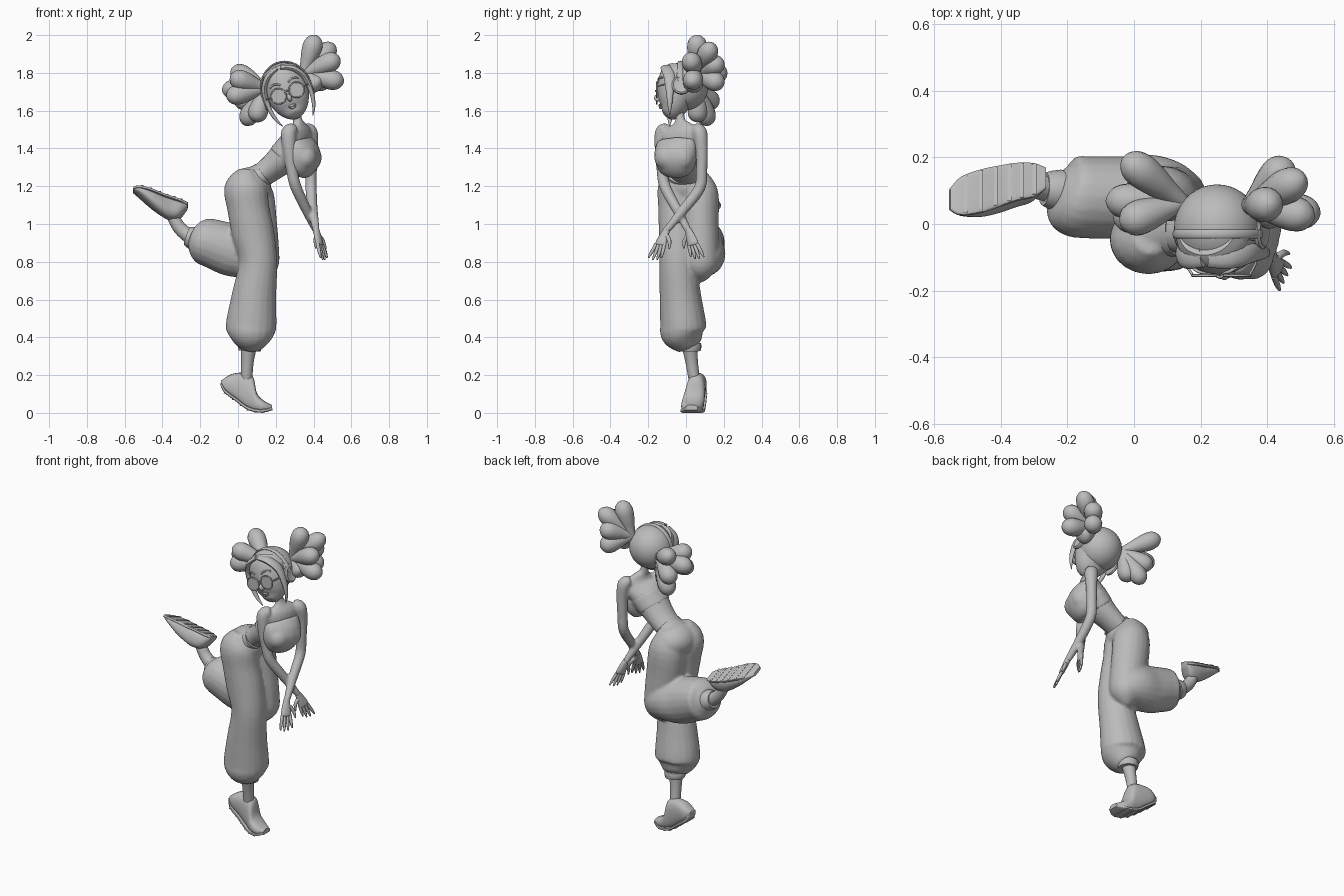
import bpy, bmesh, math
from mathutils import Vector, Matrix

if "Cube" in bpy.data.objects:
    bpy.data.objects.remove(bpy.data.objects["Cube"])

GREY = (0.5, 0.5, 0.5, 1)
grey = bpy.data.materials.new("plain grey")
grey.use_nodes = True
grey.diffuse_color = GREY
grey.node_tree.nodes["Principled BSDF"].inputs["Base Color"].default_value = GREY

SIDE = Vector((0, 1, 0))
WORLD = Matrix.Identity(4)
HEAD = Matrix.Translation((0.255, -0.02, 1.715)) @ Matrix.Rotation(math.radians(-20), 4, "Y")


def make(name, bm, space=WORLD):
    """Turn a bmesh into a smooth shaded object."""
    bm.transform(space)
    bmesh.ops.recalc_face_normals(bm, faces=bm.faces)
    mesh = bpy.data.meshes.new(name)
    bm.to_mesh(mesh)
    bm.free()
    mesh.shade_smooth()
    mesh.set_sharp_from_angle(angle=math.radians(50))
    mesh.materials.append(grey)
    obj = bpy.data.objects.new(name, mesh)
    bpy.context.collection.objects.link(obj)
    return obj


def skin(name, rings, space=WORLD, sides=20, power=1.0):
    """Skin rings given as centre and two half axes."""
    bm = bmesh.new()
    loops = []
    for c, u, v in rings:
        loop = []
        for i in range(sides):
            a = math.tau * i / sides
            ca, sa = math.cos(a), math.sin(a)
            p = c + u * math.copysign(abs(ca) ** power, ca) + v * math.copysign(abs(sa) ** power, sa)
            loop.append(bm.verts.new(p))
        loops.append(loop)
    for a, b in zip(loops, loops[1:]):
        for i in range(sides):
            j = (i + 1) % sides
            bm.faces.new((a[i], a[j], b[j], b[i]))
    bm.faces.new(loops[0])
    bm.faces.new(loops[-1])
    return make(name, bm, space)


def smooth_rows(rows, steps):
    """Catmull-Rom interpolation of rows of numbers."""
    out = []
    last = len(rows) - 1
    for i in range(last):
        quad = [rows[max(i - 1, 0)], rows[i], rows[i + 1], rows[min(i + 2, last)]]
        for s in range(steps):
            t = s / steps
            out.append([b + t / 2 * (c - a + t * (2 * a - 5 * b + 4 * c - d + t * (3 * (b - c) + d - a)))
                        for a, b, c, d in zip(*quad)])
    return out + [list(rows[last])]


def loft(name, rows, space=WORLD, side=SIDE, steps=4, sides=20):
    """Rows are x, y, z, depth radius and optional width radius."""
    rows = smooth_rows([tuple(r) if len(r) > 4 else (*r, r[3]) for r in rows], steps)
    pts = [Vector(r[:3]) for r in rows]
    rings = []
    for i, r in enumerate(rows):
        t = (pts[min(i + 1, len(pts) - 1)] - pts[max(i - 1, 0)]).normalized()
        u = t.cross(side).normalized()
        v = u.cross(t)
        rings.append((pts[i], u * max(r[3], 0.001), v * max(r[4], 0.001)))
    return skin(name, rings, space, sides)


def tube(name, points, radius, space=WORLD, side=SIDE):
    return loft(name, [(*p, radius) for p in points], space, side, 4, 8)


def ball(name, centre, radii, space=WORLD):
    bm = bmesh.new()
    bmesh.ops.create_uvsphere(bm, u_segments=28, v_segments=18, radius=1)
    bm.transform(Matrix.Translation(centre) @ Matrix.Diagonal((*radii, 1)))
    return make(name, bm, space)


def blend(name, parts, voxel, rounds):
    """Fuse overlapping parts into one soft surface."""
    bm = bmesh.new()
    for part in parts:
        bm.from_mesh(part.data)
        bpy.data.objects.remove(part)
    obj = make(name, bm)
    remesh = obj.modifiers.new("fuse", "REMESH")
    remesh.mode, remesh.voxel_size, remesh.use_smooth_shade = "VOXEL", voxel, True
    relax = obj.modifiers.new("relax", "SMOOTH")
    relax.factor, relax.iterations = 0.5, rounds


# Trousers: standing leg, bent leg, pelvis
standing = loft("standing", [
    (.05, -.03, 1.28, .05, .06), (.04, -.045, 1.2, .112, .102), (.055, -.045, 1.08, .111, .102),
    (.08, -.042, .95, .112, .102), (.106, -.042, .8, .102, .1), (.085, -.03, .62, .118, .11),
    (.07, -.015, .47, .134, .122), (.068, -.012, .42, .124, .12), (.064, .012, .365, .08, .08),
    (.062, .02, .348, .06, .06)])
thigh = loft("thigh", [
    (.09, .06, 1.27, .05), (.08, .07, 1.17, .107, .1), (.095, .075, 1.0, .112, .098),
    (.118, .076, .86, .1, .098), (.122, .076, .78, .092, .094), (.11, .076, .72, .05), (.1, .076, .695, .01)])
calf = loft("calf", [
    (.2, .08, .79, .02), (.16, .08, .8, .085), (.07, .085, .835, .122), (-.03, .08, .86, .138, .124),
    (-.13, .08, .895, .13, .124), (-.195, .085, .913, .118), (-.232, .097, .923, .072), (-.24, .1, .926, .04)])
pelvis = ball("pelvis", (.06, .01, 1.2), (.115, .14, .1))
waist = loft("waist", [(.04, 0, 1.2, .09, .11), (.09, 0, 1.235, .075, .1), (.125, -.005, 1.258, .066, .09)])
blend("trousers", [standing, thigh, calf, pelvis, waist], 0.01, 3)
loft("waistband", [(.115, -.005, 1.25, .069, .093), (.135, -.006, 1.265, .067, .091)], steps=1)

# Cuffs and bare ankles
loft("standing_cuff", [(.063, .019, .37, .06), (.063, .019, .35, .063), (.062, .019, .328, .058)], steps=2)
loft("bent_cuff", [(-.225, .1, .92, .064), (-.25, .103, .93, .058), (-.27, .105, .937, .05)], steps=2)
loft("standing_ankle", [(.058, .02, .35, .042), (.05, .03, .27, .033), (.045, .045, .17, .03)])
loft("bent_ankle", [(-.25, .105, .93, .04), (-.31, .113, .98, .035), (-.355, .115, 1.06, .032)])


# Shoes: stations of sole x, sole z, top x, top z, y, half width
def shoe(name, rows, lean):
    rows = smooth_rows(rows, 4)
    across = Vector((0, 1, -lean)).normalized()
    upper, sole = [], []
    for bx, bz, tx, tz, y, w in rows:
        low, high = Vector((bx, y, bz)), Vector((tx, y - lean * (bz - tz), tz))
        upper.append(((low + high) / 2, (high - low) / 2, across * w))
        up = (high - low).normalized() * 0.009
        sole.append((low + up, up, across * (w + 0.004)))
    skin(name + "_upper", upper, power=0.8)
    skin(name + "_sole", sole, power=0.4)
    # Raised treads across the sole
    for c, u, v in sole[4:-3:3]:
        skin(name + "_tread", [(c - u + Vector((d, 0, 0)), u * 0.3, v * 0.93) for d in (-.006, .006)], power=0.4)


shoe("standing_shoe", [
    (-.093, .145, -.09, .17, .065, .025), (-.07, .105, -.035, .205, .063, .045), (-.01, .06, .03, .212, .058, .047),
    (.04, .022, .08, .19, .05, .05), (.09, .004, .1, .105, .038, .058),
    (.14, .003, .137, .065, .03, .055), (.182, .014, .18, .042, .028, .03)], 0)
shoe("bent_shoe", [
    (-.265, 1.105, -.268, 1.08, .14, .03), (-.3, 1.115, -.31, 1.03, .135, .05), (-.35, 1.13, -.36, 1.025, .13, .057),
    (-.4, 1.145, -.4, 1.045, .118, .062), (-.46, 1.168, -.46, 1.09, .102, .066),
    (-.52, 1.185, -.525, 1.148, .087, .058), (-.552, 1.188, -.556, 1.172, .078, .03)], 0.4)

# Torso, neck and arms
ACROSS = Vector((0.46, 0.89, 0)).normalized()
torso = loft("torso", [
    (.1, 0, 1.24, .062, .082), (.17, -.01, 1.29, .068, .085), (.24, -.025, 1.35, .081, .097),
    (.295, -.03, 1.42, .077, .11), (.325, -.028, 1.48, .05, .115), (.323, -.028, 1.52, .03, .07),
    (.315, -.03, 1.55, .025, .026), (.3, -.035, 1.63, .026, .026)], side=ACROSS)
right_arm = loft("right_arm", [
    (.3, -.1, 1.5, .03), (.27, -.122, 1.485, .042), (.272, -.13, 1.4, .036), (.285, -.125, 1.29, .031),
    (.305, -.112, 1.2, .03), (.355, -.055, 1.09, .027), (.415, .015, .96, .018)])
left_arm = loft("left_arm", [
    (.355, .05, 1.505, .03), (.382, .072, 1.485, .04), (.39, .083, 1.4, .033), (.388, .083, 1.29, .03),
    (.387, .072, 1.19, .03), (.395, -.01, 1.08, .027), (.415, -.105, .965, .018)])
blend("upper_body", [torso, right_arm, left_arm], 0.008, 3)

# Strapless top with a soft bust
band = loft("band", [(.235, -.025, 1.345, .083, .1), (.295, -.03, 1.415, .081, .11)], side=ACROSS)
bust = loft("bust", [
    (.305, -.042, 1.28, .055, .08), (.325, -.05, 1.305, .08, .105), (.342, -.055, 1.35, .09, .118),
    (.343, -.053, 1.39, .08, .119), (.335, -.048, 1.425, .063, .115), (.33, -.046, 1.44, .054, .108)], side=ACROSS)
blend("strapless_top", [
    band, bust, ball("swell", (.352, -.095, 1.352), (.068, .073, .07)),
    ball("swell", (.385, -.015, 1.352), (.058, .06, .07))], 0.009, 5)


# Hands: palm, four fingers and a thumb
def hand(name, wrist, knuckle, tip, inward):
    w, k, t = Vector(wrist), Vector(knuckle), Vector(tip)
    spread = Vector((0.5, 1, 0)) * inward
    loft(name + "_palm", [(*w, .017), (*w.lerp(k, .6), .016, .028), (*k, .014, .031), (*k.lerp(t, .1), .007, .024)],
         side=spread.normalized())
    for i in range(4):
        f = (i - 1.5) / 1.5
        base = k + spread * f * 0.022
        end = t + spread * f * 0.034 + Vector((0, 0, 0.016 * abs(f)))
        loft(name + "_finger", [(*base, .01), (*base.lerp(end, .6), .009), (*end, .004)], sides=8)
    thumb = [w.lerp(k, .3), w.lerp(k, .8) + spread * .04, k.lerp(t, .3) + spread * .055]
    loft(name + "_thumb", [(*p, r) for p, r in zip(thumb, (.013, .011, .004))], sides=8)


hand("right_hand", (.412, .012, .97), (.435, .037, .895), (.455, .06, .81), -1)
hand("left_hand", (.412, -.1, .975), (.432, -.135, .895), (.455, -.165, .805), 1)

# Face of the tilted head
loft("face", [
    (0, -.08, -.155, .015, .018), (0, -.073, -.145, .04, .045), (0, -.052, -.108, .07, .084),
    (0, -.035, -.05, .097, .11), (0, -.025, 0, .108, .117), (0, -.015, .06, .105, .112), (0, 0, .1, .08, .09)],
    HEAD, side=Vector((1, 0, 0)), sides=32)
ball("nose", (0, -.13, -.05), (.013, .019, .02), HEAD)
ball("upper_lip", (0, -.114, -.094), (.022, .012, .007), HEAD)
ball("lower_lip", (0, -.112, -.104), (.017, .012, .007), HEAD)

# Hair cap with an open front
bm = bmesh.new()
bmesh.ops.create_uvsphere(bm, u_segments=40, v_segments=28, radius=0.129)
bmesh.ops.translate(bm, vec=(0, 0.01, 0.015), verts=bm.verts)
opening = [f for f in bm.faces if f.calc_center_median().y < -0.03
           and f.calc_center_median().z < 0.09 - 3 * f.calc_center_median().x ** 2]
bmesh.ops.delete(bm, geom=opening, context="FACES")
cap = make("hair_cap", bm, HEAD)
cap.modifiers.new("thickness", "SOLIDIFY").thickness = 0.012

# Glasses, brows, strands and headphones on both sides
for s, word in ((-1, "right"), (1, "left")):
    ring = [(s * .051 + .04 * math.cos(a), -.135, -.023 + .04 * math.sin(a))
            for a in [math.tau * i / 24 for i in range(25)]]
    tube(word + "_rim", ring, .004, HEAD)
    c = Vector((s * .051, -.135, -.023))
    skin(word + "_lens", [(c + SIDE * d, Vector((.04, 0, 0)), Vector((0, 0, .04))) for d in (-.002, .002)], HEAD, 28)
    tube(word + "_temple", [(s * .09, -.135, -.02), (s * .115, -.09, -.015), (s * .12, -.02, -.01)], .004, HEAD)
    tube(word + "_brow", [(s * .022, -.127, .03), (s * .05, -.123, .043), (s * .08, -.103, .034)], .005, HEAD)
    loft(word + "_strand", [
        (s * .01, -.075, .115, .014, .035), (s * .07, -.08, .09, .017, .035), (s * .112, -.068, .03, .015, .03),
        (s * .12, -.066, -.06, .012, .02), (s * .108, -.066, -.13, .009, .012), (s * .085, -.066, -.18, .002)],
        HEAD, sides=12)
    hub = Vector((s * .118, -.005, -.025))
    cup = [(hub + Vector((s * d, 0, 0)), SIDE * r, Vector((0, 0, r)))
           for d, r in ((0, .04), (.004, .05), (.014, .05), (.02, .042), (.016, .03))]
    skin(word + "_headphone", cup, HEAD, 28)
tube("glasses_bridge", [(-.012, -.135, -.015), (0, -.14, -.01), (.012, -.135, -.015)], .004, HEAD)
arc = [math.pi * i / 20 for i in range(21)]
loft("headband", [(.133 * math.cos(a), -.01, -.005 + .15 * math.sin(a), .006, .014) for a in arc], HEAD, steps=1, sides=12)


# Hair puffs made of plump teardrop lobes
def puff(name, root, tips):
    root = Vector(root)
    for tip in tips:
        profile = ((0, .024), (.25, .035), (.5, .048), (.72, .053), (.88, .043), (.97, .022), (1, .003))
        loft(name + "_lobe", [(*root.lerp(Vector(tip), t), r) for t, r in profile], side=Vector((.3, .9, .3)), sides=16)


puff("left_puff", (.345, .055, 1.795), [
    (.415, .06, 2), (.51, .14, 1.95), (.54, .02, 1.88), (.56, .03, 1.75), (.47, .19, 1.74), (.44, .03, 1.72), (.47, .19, 1.86)])
puff("right_puff", (.145, .065, 1.72), [
    (-.03, .2, 1.82), (-.085, .07, 1.71), (-.06, .01, 1.67), (.03, .12, 1.525), (.09, .06, 1.54),
    (-.04, 0, 1.78), (-.01, .15, 1.63)])
